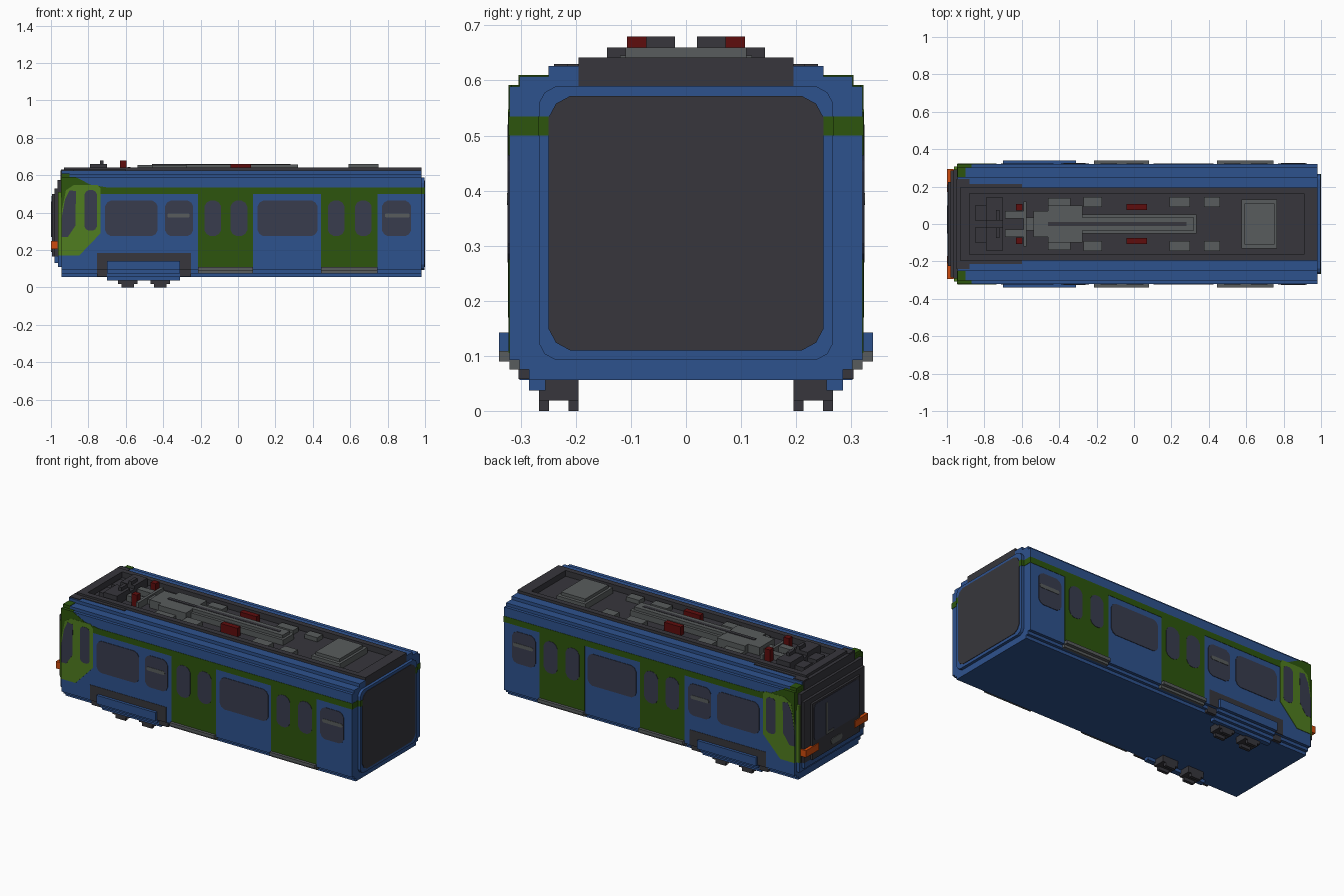
import bpy, bmesh

if "Cube" in bpy.data.objects:
    bpy.data.objects.remove(bpy.data.objects["Cube"], do_unlink=True)


def material(name, rgb):
    m = bpy.data.materials.new(name)
    m.use_nodes = True
    m.diffuse_color = (*rgb, 1)
    m.node_tree.nodes["Principled BSDF"].inputs["Base Color"].default_value = (*rgb, 1)
    return m


BLUE = material("body blue", (0.027, 0.084, 0.27))
GREEN = material("dark green", (0.026, 0.09, 0.004))
LIME = material("lime green", (0.08, 0.205, 0.014))
DARK = material("charcoal", (0.038, 0.037, 0.045))
GLASS = material("window glass", (0.04, 0.045, 0.076))
GREY = material("equipment grey", (0.098, 0.107, 0.109))
RED = material("red", (0.114, 0.004, 0.004))
ORANGE = material("orange lamp", (0.62, 0.07, 0.004))


def prism(name, pts, axis, a, b, mat, mirror=False):
    """Extrude a 2D outline along x (pts are y,z) or along y (pts are x,z)."""
    bm = bmesh.new()
    place = (lambda p, t: (t, p[0], p[1])) if axis == "x" else (lambda p, t: (p[0], t, p[1]))
    lo = [bm.verts.new(place(p, a)) for p in pts]
    hi = [bm.verts.new(place(p, b)) for p in pts]
    bm.faces.new(lo)
    bm.faces.new(hi[::-1])
    n = len(pts)
    for i in range(n):
        bm.faces.new((lo[i], hi[i], hi[(i + 1) % n], lo[(i + 1) % n]))
    bmesh.ops.recalc_face_normals(bm, faces=bm.faces)
    me = bpy.data.meshes.new(name)
    bm.to_mesh(me)
    bm.free()
    me.materials.append(mat)
    ob = bpy.data.objects.new(name, me)
    bpy.context.collection.objects.link(ob)
    if mirror:
        mod = ob.modifiers.new("both sides", "MIRROR")
        mod.use_axis = (False, True, False)
    return ob


def box(name, x0, x1, y0, y1, z0, z1, mat, mirror=False):
    return prism(name, [(x0, z0), (x1, z0), (x1, z1), (x0, z1)], "y", y0, y1, mat, mirror)


def rounded(a0, a1, z0, z1, c):
    """Rectangle with two-step cut corners."""
    h = c * 0.35
    return [(a0 + c, z0), (a1 - c, z0), (a1 - h, z0 + h), (a1, z0 + c),
            (a1, z1 - c), (a1 - h, z1 - h), (a1 - c, z1),
            (a0 + c, z1), (a0 + h, z1 - h), (a0, z1 - c), (a0, z0 + c), (a0 + h, z0 + h)]


def plate(name, pts, out, mat):
    """Thin panel on both body sides."""
    return prism(name, pts, "y", 0.317, 0.32 + out, mat, True)


# Body shell with stepped sill and roof shoulders
half = [(0.285, 0.056), (0.285, 0.075), (0.302, 0.075), (0.302, 0.093), (0.32, 0.093),
        (0.32, 0.589), (0.302, 0.589), (0.302, 0.607), (0.25, 0.607), (0.25, 0.626),
        (0.195, 0.626), (0.195, 0.59)]
prism("body_shell", half + [(-y, z) for y, z in half[::-1]], "x", -0.943, 0.98, BLUE)

# Waist stripe, rear cap and rear panel
box("waist_stripe", -0.74, 0.982, -0.322, 0.322, 0.50, 0.535, GREEN)
prism("rear_cap", rounded(-0.267, 0.267, 0.093, 0.589, 0.03), "x", 0.97, 0.997, BLUE)
box("rear_stripe", 0.975, 0.9985, -0.2685, 0.2685, 0.50, 0.535, GREEN)
prism("rear_panel", rounded(-0.25, 0.25, 0.11, 0.572, 0.04), "x", 0.98, 1.0, DARK)

# Sunken roof deck and its rim
box("roof_deck", -0.93, 0.98, -0.195, 0.195, 0.588, 0.607, DARK)
box("roof_rim_side", -0.93, 0.98, 0.162, 0.195, 0.60, 0.642, DARK, True)
box("roof_rim_front", -0.93, -0.88, -0.162, 0.162, 0.60, 0.642, DARK)
box("roof_rim_rear", 0.91, 0.98, -0.162, 0.162, 0.60, 0.642, DARK)
box("roof_edge_front", -0.90, -0.60, 0.19, 0.215, 0.61, 0.63, DARK, True)
box("roof_hood", -0.946, -0.88, 0.19, 0.24, 0.56, 0.63, DARK, True)

# Doors, sills and windows
for x0, x1 in ((-0.215, 0.08), (0.445, 0.745)):
    plate("door_panel", [(x0, 0.105), (x1, 0.105), (x1, 0.51), (x0, 0.51)], 0.002, GREEN)
    prism("door_sill", [(0.30, 0.075), (0.32, 0.075), (0.32, 0.09), (0.339, 0.09),
                        (0.339, 0.109), (0.30, 0.109)], "x", x0, x1, GREY, True)
    for w0, w1 in ((x0 + 0.035, x0 + 0.125), (x1 - 0.12, x1 - 0.03)):
        plate("door_window", rounded(w0, w1, 0.275, 0.465, 0.032), 0.004, GLASS)
for x0, x1 in ((-0.71, -0.43), (-0.39, -0.24), (0.105, 0.425), (0.77, 0.925)):
    plate("side_window", rounded(x0, x1, 0.275, 0.465, 0.03), 0.003, GLASS)
for x0, x1 in ((-0.378, -0.258), (0.785, 0.918)):
    plate("window_bar", rounded(x0, x1, 0.374, 0.396, 0.008), 0.005, GREY)

# Cab side panels
plate("cab_green_top", [(-0.945, 0.40), (-0.74, 0.50), (-0.70, 0.535), (-0.79, 0.55),
                        (-0.87, 0.592), (-0.945, 0.592)], 0.002, GREEN)
plate("cab_lime_side", [(-0.945, 0.17), (-0.85, 0.17), (-0.735, 0.29), (-0.735, 0.53), (-0.75, 0.547),
                        (-0.88, 0.547), (-0.92, 0.52), (-0.945, 0.40)], 0.003, LIME)
plate("cab_window_front", [(-0.945, 0.27), (-0.91, 0.27), (-0.87, 0.33), (-0.866, 0.515),
                           (-0.90, 0.52), (-0.925, 0.47), (-0.945, 0.36)], 0.004, GLASS)
plate("cab_window_rear", rounded(-0.82, -0.755, 0.305, 0.52, 0.02), 0.004, GLASS)
box("cab_corner_low", -0.945, -0.87, 0.297, 0.322, 0.54, 0.592, GREEN, True)
box("cab_corner_high", -0.945, -0.90, 0.238, 0.304, 0.54, 0.61, GREEN, True)
box("cab_corner_post", -0.946, -0.94, 0.25, 0.321, 0.48, 0.589, GREEN, True)

# Cab nose in stepped layers
box("nose_base_skirt", -0.963, -0.94, -0.302, 0.302, 0.11, 0.17, BLUE)
box("nose_base_side", -0.963, -0.94, -0.308, 0.308, 0.17, 0.51, LIME)
box("nose_base_front", -0.966, -0.94, -0.292, 0.292, 0.165, 0.575, DARK)
box("nose_brow", -0.95, -0.93, -0.24, 0.24, 0.56, 0.626, DARK)
box("nose_mid_skirt", -0.98, -0.96, -0.28, 0.28, 0.13, 0.17, BLUE)
box("nose_mid", -0.982, -0.96, -0.285, 0.285, 0.165, 0.53, DARK)
box("nose_face", -0.995, -0.97, -0.225, 0.225, 0.165, 0.50, DARK)
prism("windshield", rounded(-0.21, 0.21, 0.27, 0.49, 0.02), "x", -0.997, -0.98, GLASS)
box("wiper", -1.0, -0.99, 0.085, 0.10, 0.28, 0.46, GREY)
box("wiper_foot", -1.0, -0.99, 0.03, 0.10, 0.27, 0.285, GREY)
prism("nose_badge", rounded(-0.05, 0.05, 0.19, 0.225, 0.012), "x", -0.999, -0.98, GREY)
box("corner_lamp", -1.0, -0.965, 0.17, 0.294, 0.207, 0.248, ORANGE, True)

# Bogie surround, stepped skirt and wheels
plate("bogie_surround", [(-0.755, 0.093), (-0.25, 0.093), (-0.25, 0.185), (-0.755, 0.185)], 0.002, DARK)
for x0, x1 in ((-0.755, -0.70), (-0.31, -0.25)):
    box("bogie_end", x0, x1, 0.28, 0.304, 0.058, 0.094, DARK, True)
prism("bogie_skirt", [(0.255, 0.037), (0.285, 0.037), (0.285, 0.056), (0.302, 0.056), (0.302, 0.075),
                      (0.32, 0.075), (0.32, 0.093), (0.339, 0.093), (0.339, 0.143), (0.255, 0.143)],
      "x", -0.70, -0.31, BLUE, True)
for xc in (-0.59, -0.415):
    box("wheel_block", xc - 0.052, xc + 0.052, 0.195, 0.267, 0.019, 0.058, DARK, True)
    for y in (0.195, 0.249):
        box("wheel_rim", xc - 0.033, xc + 0.033, y, y + 0.018, 0.0, 0.02, DARK, True)

# Roof equipment
D = 0.60
box("cooler_base", 0.575, 0.765, -0.13, 0.13, D, 0.642, GREY)
box("cooler_top", 0.59, 0.75, -0.11, 0.11, D, 0.66, GREY)
box("spine_base", -0.28, 0.335, -0.052, 0.052, D, 0.64, GREY)
box("spine_top", -0.28, 0.32, -0.035, 0.035, D, 0.658, GREY)
box("spine_slot", -0.46, 0.28, -0.01, 0.01, 0.65, 0.66, DARK)
box("spine_head", -0.46, -0.275, -0.1, 0.1, D, 0.656, GREY)
box("spine_neck", -0.537, -0.46, -0.07, 0.07, D, 0.656, GREY)
box("spine_wing", -0.46, -0.34, 0.1, 0.14, D, 0.625, GREY, True)
for x0, x1 in ((-0.27, -0.17), (0.19, 0.30), (0.375, 0.46)):
    box("roof_vent", x0, x1, 0.092, 0.145, D, 0.632, GREY, True)
box("mid_marker", -0.04, 0.07, 0.075, 0.107, D, 0.66, RED, True)
box("front_marker", -0.63, -0.595, 0.072, 0.107, D, 0.68, RED, True)
box("arm_rail", -0.69, -0.59, 0.03, 0.07, D, 0.64, GREY, True)
box("arm_crossbar", -0.592, -0.575, -0.12, 0.12, D, 0.645, GREY)
box("arm_link", -0.58, -0.53, -0.035, 0.035, D, 0.635, GREY)
box("front_unit", -0.79, -0.70, 0.02, 0.143, D, 0.66, DARK, True)
box("front_unit_low", -0.85, -0.79, 0.02, 0.10, D, 0.63, DARK, True)
box("front_unit_bridge", -0.79, -0.70, -0.02, 0.02, D, 0.64, DARK)
box("front_unit_peak", -0.738, -0.718, 0.02, 0.075, 0.65, 0.68, DARK, True)
